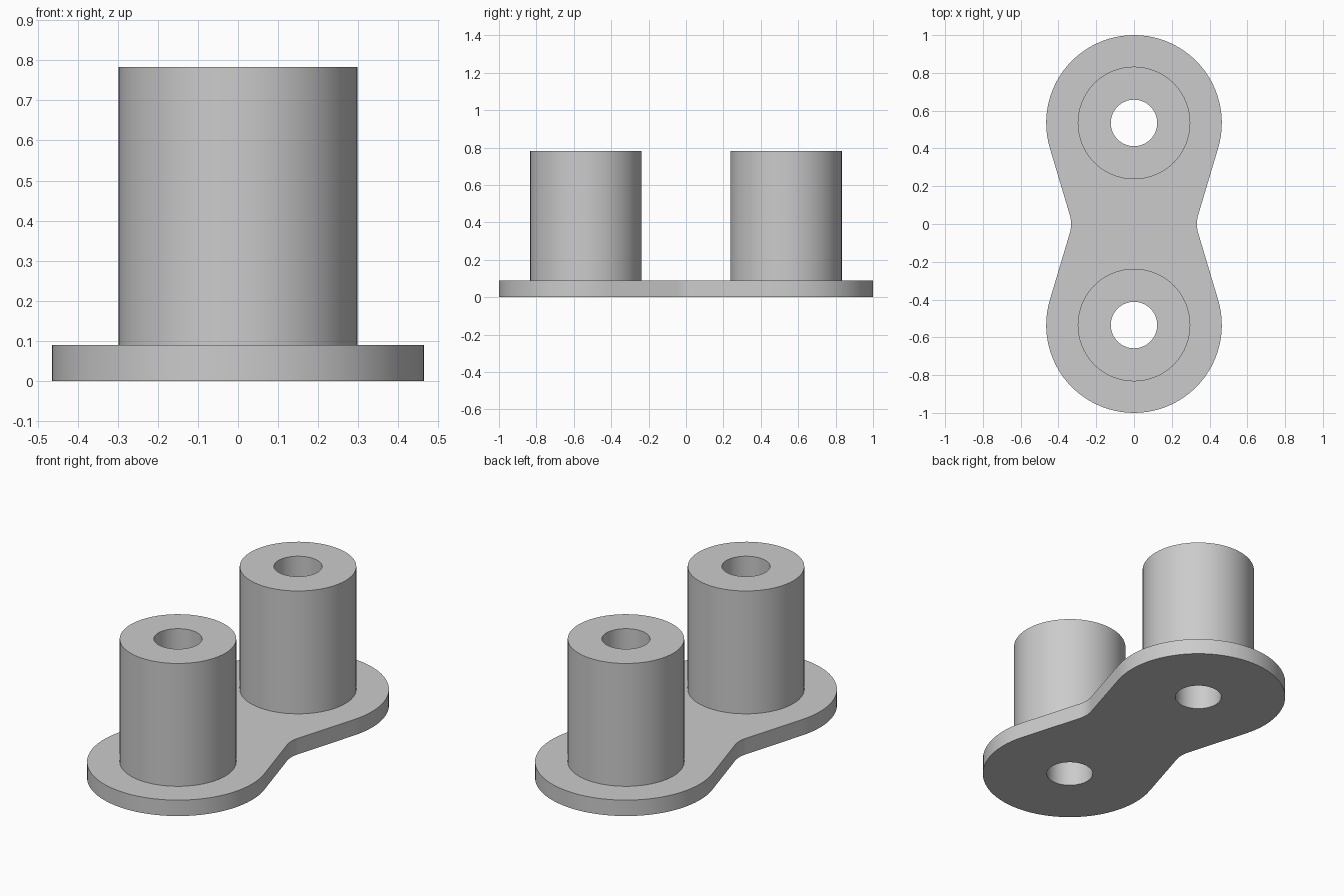
import bpy, bmesh
from math import sin, cos, pi

cube = bpy.data.objects.get("Cube")
if cube:
    bpy.data.objects.remove(cube, do_unlink=True)

PITCH, LOBE_R, WAIST = 0.535, 0.465, 0.333
BORE_R, SLEEVE_R = 0.123, 0.298
PLATE_H, TOP = 0.09, 0.783
SEGS = 64

steel = bpy.data.materials.new("grey steel")
steel.use_nodes = True
steel.diffuse_color = (0.6, 0.6, 0.6, 1)
steel.node_tree.nodes["Principled BSDF"].inputs["Base Color"].default_value = (0.6, 0.6, 0.6, 1)


def arc(cx, cy, r, start, end, steps):
    return [(cx + r * cos(start + (end - start) * i / steps),
             cy + r * sin(start + (end - start) * i / steps)) for i in range(steps + 1)]


def circle(cy, r):
    return arc(0, cy, r, 0, 2 * pi, SEGS)[:-1]


def add_loop(bm, points, z):
    verts = [bm.verts.new((x, y, z)) for x, y in points]
    edges = [bm.edges.new((a, b)) for a, b in zip(verts, verts[1:] + verts[:1])]
    return verts, edges


def bridge(bm, low, high):
    n = len(low)
    for i in range(n):
        j = (i + 1) % n
        bm.faces.new((low[i], low[j], high[j], high[i]))


def finish(bm, name):
    bmesh.ops.recalc_face_normals(bm, faces=bm.faces)
    mesh = bpy.data.meshes.new(name)
    bm.to_mesh(mesh)
    bm.free()
    obj = bpy.data.objects.new(name, mesh)
    bpy.context.collection.objects.link(obj)
    mesh.materials.append(steel)
    bpy.ops.object.select_all(action='DESELECT')
    obj.select_set(True)
    bpy.context.view_layer.objects.active = obj
    bpy.ops.object.shade_smooth_by_angle(angle=pi / 6)
    return obj


# Waisted outline: two round lobes joined by tangent lines and waist fillets
lean = 0.29
fillet = (WAIST * cos(lean) - LOBE_R + PITCH * sin(lean)) / (1 - cos(lean))
outline = arc(0, PITCH, LOBE_R, -lean, pi + lean, 48)
outline += arc(-WAIST - fillet, 0, fillet, lean, -lean, 8)
outline += [(-x, -y) for x, y in outline]

# Link plate: bores on the underside, sleeve openings on top
bm = bmesh.new()
rims = []
for z, hole_r in ((0, BORE_R), (PLATE_H, SLEEVE_R)):
    rim, edges = add_loop(bm, outline, z)
    rims.append(rim)
    for side in (-1, 1):
        edges += add_loop(bm, circle(side * PITCH, hole_r), z)[1]
    normal = (0, 0, 1 if z else -1)
    bmesh.ops.triangle_fill(bm, use_beauty=True, edges=edges, normal=normal)
bridge(bm, *rims)
finish(bm, "link_plate")

# Hollow sleeves with bores running down through the plate
for name, side in (("front_sleeve", -1), ("back_sleeve", 1)):
    bm = bmesh.new()
    rings = [add_loop(bm, circle(side * PITCH, r), z)[0] for r, z in
             ((SLEEVE_R, PLATE_H), (SLEEVE_R, TOP), (BORE_R, TOP), (BORE_R, 0))]
    for low, high in zip(rings, rings[1:]):
        bridge(bm, low, high)
    finish(bm, name)
